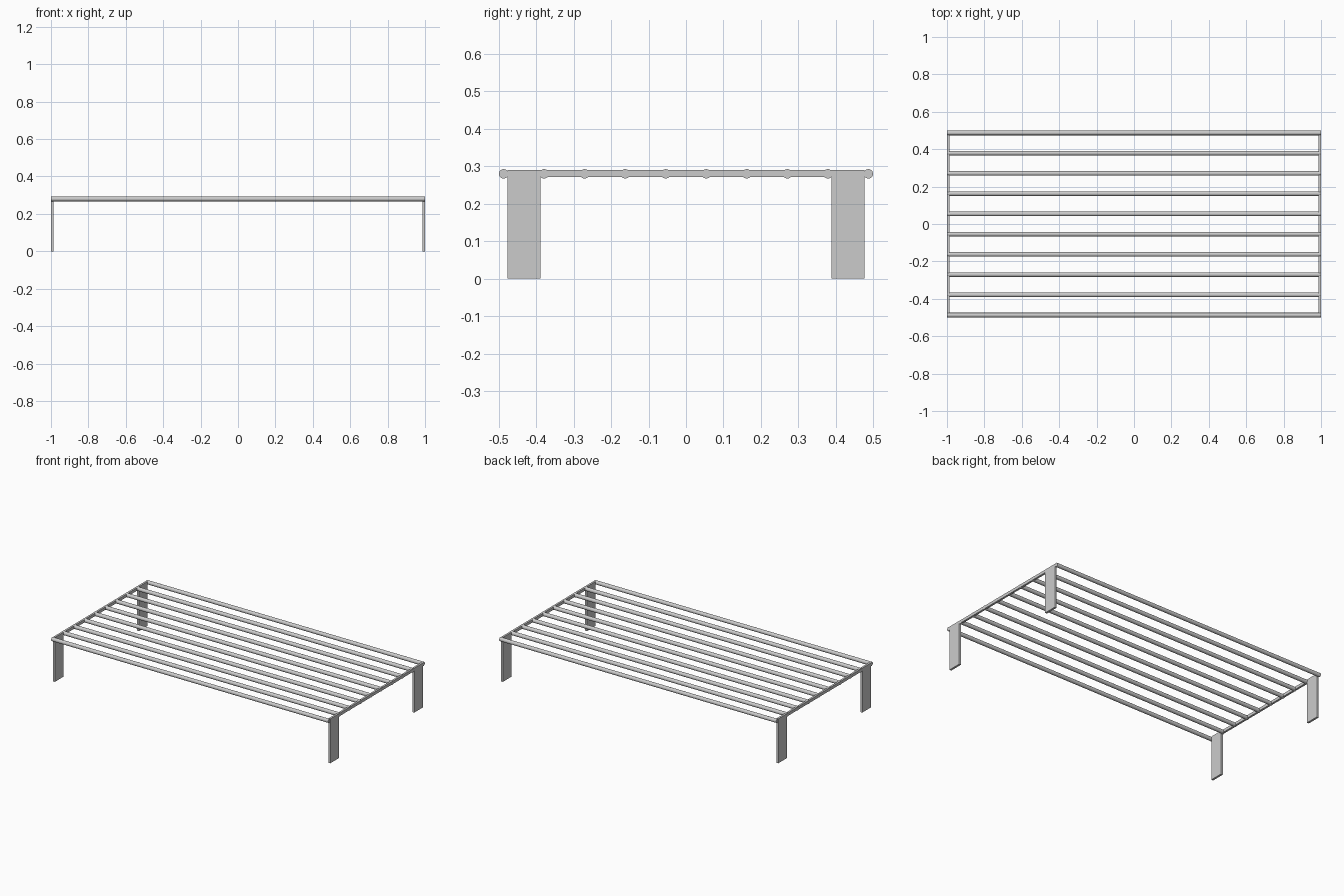
import bpy, bmesh, math

if "Cube" in bpy.data.objects:
    bpy.data.objects.remove(bpy.data.objects["Cube"])

ROD_R, ROD_Z = 0.0125, 0.28
ROD_Y = 0.487
ROD_COUNT = 10
PLATE_T = 0.013


def make_object(name, bm):
    bmesh.ops.recalc_face_normals(bm, faces=bm.faces)
    mesh = bpy.data.meshes.new(name)
    bm.to_mesh(mesh)
    bm.free()
    obj = bpy.data.objects.new(name, mesh)
    bpy.context.collection.objects.link(obj)
    return obj


def end_frame(name, x0):
    # flat plate: two legs joined by a narrow top rail
    half = [(0.477, 0.29), (0.477, 0), (0.389, 0), (0.389, 0.271)]
    outline = half + [(-y, z) for y, z in reversed(half)]
    bm = bmesh.new()
    face = bm.faces.new([bm.verts.new((x0, y, z)) for y, z in outline])
    ext = bmesh.ops.extrude_face_region(bm, geom=[face])
    moved = [v for v in ext["geom"] if isinstance(v, bmesh.types.BMVert)]
    bmesh.ops.translate(bm, verts=moved, vec=(PLATE_T, 0, 0))
    return make_object(name, bm)


# End frames with legs
end_frame("left_leg_frame", -1.0)
end_frame("right_leg_frame", 1.0 - PLATE_T)

# Long round slats
for i in range(ROD_COUNT):
    y = -ROD_Y + 2 * ROD_Y * i / (ROD_COUNT - 1)
    bpy.ops.mesh.primitive_cylinder_add(
        vertices=32, radius=ROD_R, depth=1.998,
        location=(0, y, ROD_Z), rotation=(0, math.pi / 2, 0))
    rod = bpy.context.object
    rod.name = f"slat_rod_{i + 1}"
    bpy.ops.object.shade_smooth_by_angle(angle=math.radians(30))
